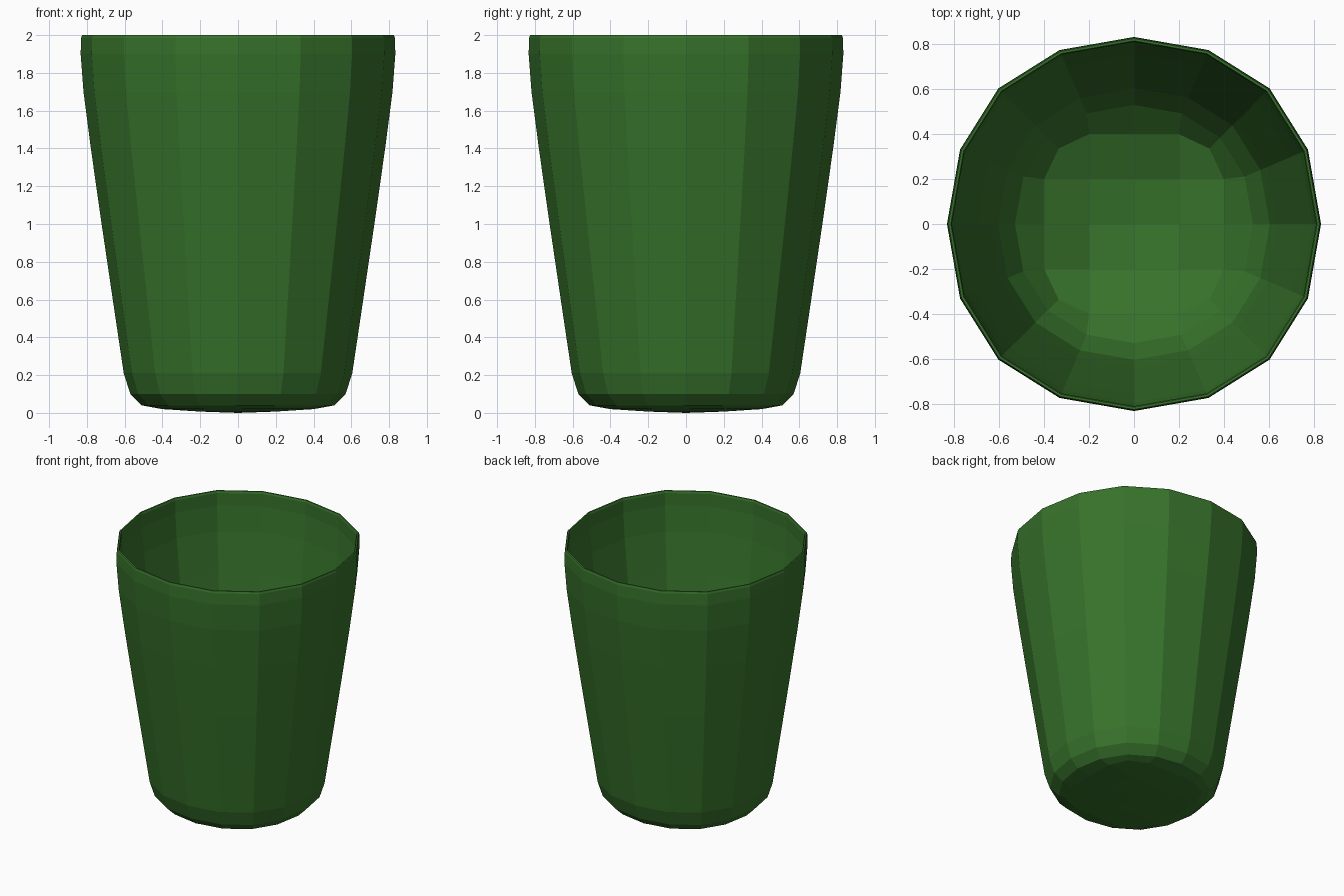
import bpy, bmesh

if "Cube" in bpy.data.objects:
    bpy.data.objects.remove(bpy.data.objects["Cube"])

# Sixteen-sided, slightly squared ring directions, counter-clockwise from +x
QUARTER = [(1, 0), (0.93, 0.398), (0.725, 0.725), (0.398, 0.93)]
RING = []
qx = QUARTER
for turn in range(4):
    RING += qx
    qx = [(-y, x) for x, y in qx]

# Wall profile (radius, height): up the outside, over the rim, down the inside
OUTER = [(0.51, 0.04), (0.57, 0.10), (0.605, 0.21), (0.663, 0.60), (0.722, 1.00),
         (0.779, 1.40), (0.818, 1.70), (0.833, 1.90), (0.831, 1.985)]
RIM = [(0.826, 2.0), (0.816, 2.0), (0.811, 1.985)]
INNER = [(0.811, 1.89), (0.796, 1.70), (0.757, 1.40), (0.699, 1.00), (0.640, 0.60),
         (0.605, 0.40), (0.53, 0.26)]


def grid_disc(bm, z_center, z_mid, z_edge):
    """Rounded 4 x 4 quad grid; returns its 16 border vertices in ring order."""
    v = {}
    for i in range(-2, 3):
        for j in range(-2, 3):
            corner = abs(i) == 2 and abs(j) == 2
            s = 0.168 if corner else 0.2
            level = max(abs(i), abs(j))
            z = (z_center, z_mid, z_edge)[level]
            v[i, j] = bm.verts.new((i * s, j * s, z))
    for i in range(-2, 2):
        for j in range(-2, 2):
            bm.faces.new([v[i, j], v[i + 1, j], v[i + 1, j + 1], v[i, j + 1]])
    border, side = [], [(2, 0), (2, 1), (2, 2), (1, 2)]
    for turn in range(4):
        border += [v[p] for p in side]
        side = [(-j, i) for i, j in side]
    return border


def bridge(bm, a, b):
    for k in range(16):
        n = (k + 1) % 16
        bm.faces.new([a[k], a[n], b[n], b[k]])


# Cup: underside, walls, rim and rounded inside floor as one closed shell
bm = bmesh.new()
last = grid_disc(bm, 0.0, 0.007, 0.02)
for r, z in OUTER + RIM + INNER:
    ring = [bm.verts.new((x * r, y * r, z)) for x, y in RING]
    bridge(bm, last, ring)
    last = ring
bridge(bm, last, grid_disc(bm, 0.03, 0.075, 0.16))
bmesh.ops.recalc_face_normals(bm, faces=bm.faces[:])

mesh = bpy.data.meshes.new("cup")
bm.to_mesh(mesh)
bm.free()
cup = bpy.data.objects.new("cup", mesh)
bpy.context.collection.objects.link(cup)

# Green material
green = bpy.data.materials.new("green")
green.diffuse_color = (0.038, 0.17, 0.024, 1)
green.use_nodes = True
green.node_tree.nodes["Principled BSDF"].inputs["Base Color"].default_value = green.diffuse_color
mesh.materials.append(green)
